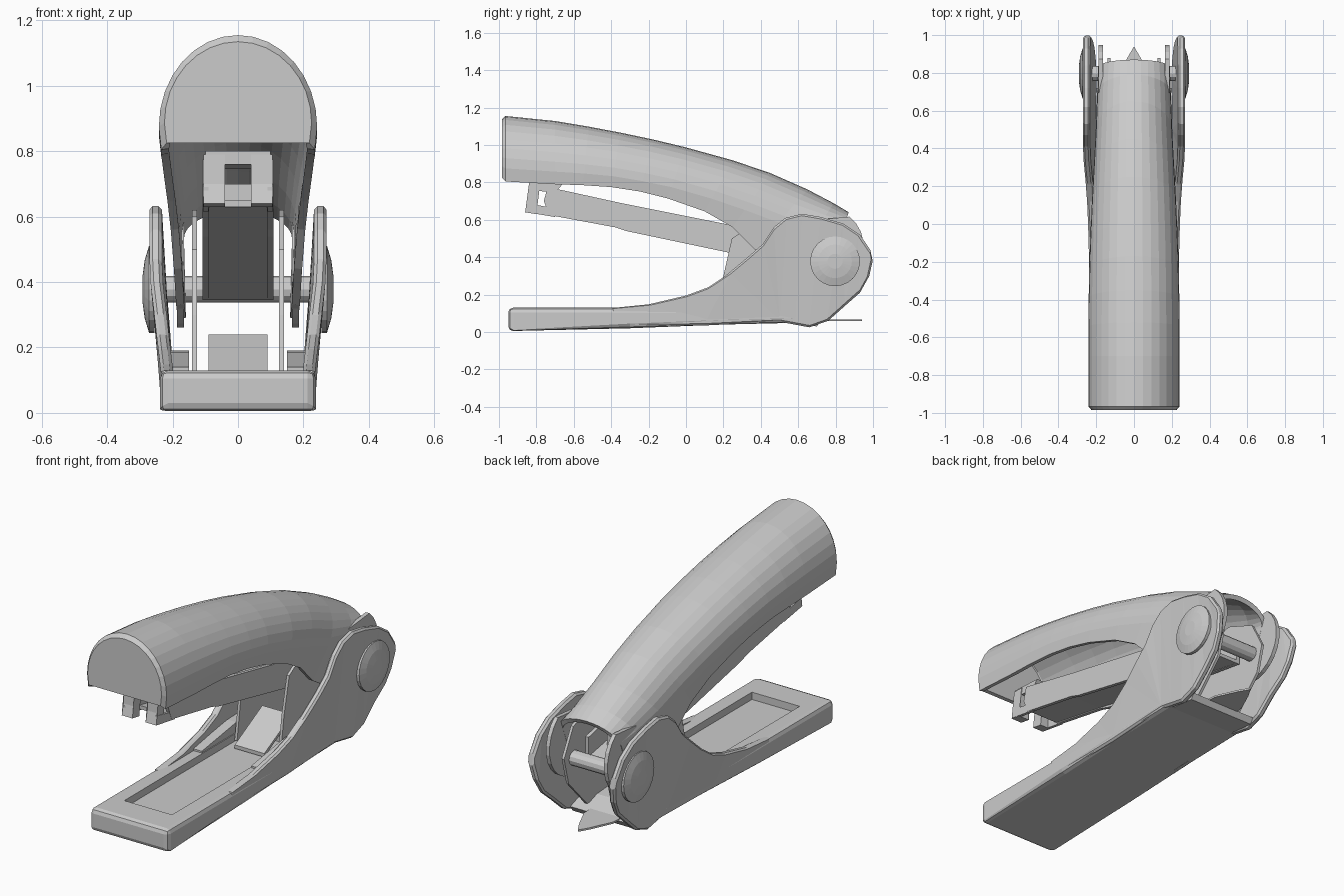
import bpy, bmesh
from math import cos, sin, pi
from mathutils import Vector

if "Cube" in bpy.data.objects:
    bpy.data.objects.remove(bpy.data.objects["Cube"])


def make(name, bm):
    bmesh.ops.recalc_face_normals(bm, faces=bm.faces)
    me = bpy.data.meshes.new(name)
    bm.to_mesh(me)
    bm.free()
    ob = bpy.data.objects.new(name, me)
    bpy.context.collection.objects.link(ob)
    return ob


def extrude_profile(name, pts, x0, x1, bend=None, bevel=0.0, segs=1):
    """Side profile of (y, z) points extruded from x0 to x1."""
    bm = bmesh.new()
    rings = []
    for x in (x0, x1):
        rings.append([bm.verts.new((x + (bend(y, z) if bend else 0), y, z)) for y, z in pts])
    n = len(pts)
    bm.faces.new(rings[0])
    bm.faces.new(rings[1][::-1])
    for i in range(n):
        j = (i + 1) % n
        bm.faces.new((rings[0][i], rings[1][i], rings[1][j], rings[0][j]))
    bmesh.ops.triangulate(bm, faces=[f for f in bm.faces if len(f.verts) > 4])
    ob = make(name, bm)
    if bevel:
        m = ob.modifiers.new("edge", "BEVEL")
        m.width, m.segments, m.limit_method = bevel, segs, "ANGLE"
        m.angle_limit = 0.7
    return ob


def mirror(ob):
    m = ob.modifiers.new("other_side", "MIRROR")
    m.use_mirror_merge = False
    return ob


def arc(cy, cz, r, a0, a1, n):
    return [(cy + r * cos(a0 + (a1 - a0) * i / n), cz + r * sin(a0 + (a1 - a0) * i / n))
            for i in range(n + 1)]


# Top handle: arched shell lofted through (top y, z, bottom y, z, half width, straight side share)
stations = [
    (-0.985, 1.135, -0.985, 0.825, 0.225, 0.2),
    (-0.965, 1.155, -0.965, 0.805, 0.242, 0.2),
    (-0.70, 1.128, -0.70, 0.79, 0.242, 0.2),
    (-0.52, 1.098, -0.55, 0.785, 0.242, 0.2),
    (-0.35, 1.066, -0.40, 0.775, 0.240, 0.2),
    (-0.17, 1.028, -0.25, 0.752, 0.237, 0.2),
    (0.00, 0.987, -0.10, 0.715, 0.232, 0.22),
    (0.25, 0.918, 0.10, 0.645, 0.222, 0.25),
    (0.45, 0.850, 0.25, 0.56, 0.212, 0.32),
    (0.65, 0.762, 0.37, 0.44, 0.202, 0.45),
    (0.79, 0.688, 0.55, 0.33, 0.195, 0.6),
    (0.87, 0.640, 0.74, 0.29, 0.190, 0.7),
]
bm = bmesh.new()
rings = []
ARC = 16
for ty, tz, by, bz, w, s in stations:
    section = [(-0.97, 0)] + [
        (-cos(pi * i / ARC), s + (1 - s) * sin(pi * i / ARC)) for i in range(ARC + 1)
    ] + [(0.97, 0)]
    rings.append([bm.verts.new((u * w, by + (ty - by) * v, bz + (tz - bz) * v)) for u, v in section])
for a, b in zip(rings, rings[1:]):
    for i in range(len(a) - 1):
        bm.faces.new((a[i], a[i + 1], b[i + 1], b[i]))
front = [v for v in rings[0]]
bm.faces.new(front)
cover = make("top_handle", bm)
sol = cover.modifiers.new("wall", "SOLIDIFY")
sol.thickness, sol.offset = 0.025, -1

# Rounded hinge cheeks at the back of the handle
cheek = [(0.50, 0.40)] + arc(0.75, 0.46, 0.20, -2.2, 0.9, 12) + [(0.70, 0.60)]
mirror(extrude_profile("handle_cheek", cheek, 0.165, 0.187))

# Base plate with a recessed staple tray
plate = [(-0.95, 0.005), (-0.3, 0.02), (0.2, 0.04), (0.62, 0.05), (0.62, 0.10),
         (0.2, 0.13), (-0.35, 0.13), (-0.95, 0.13)]
base = extrude_profile("base_plate", plate, -0.238, 0.238, bevel=0.03, segs=2)
cutter = extrude_profile("tray_cutter", [(-0.78, 0.09), (0.3, 0.09), (0.3, 0.3), (-0.78, 0.3)],
                         -0.145, 0.145)
boo = base.modifiers.new("tray", "BOOLEAN")
boo.operation, boo.object, boo.solver = "DIFFERENCE", cutter, "EXACT"
bpy.context.view_layer.objects.active = base
for m in list(base.modifiers):
    bpy.ops.object.modifier_apply(modifier=m.name)
bpy.data.objects.remove(cutter)

# Side ears that rise from the base and flare outward around the hinge
ear = [(-0.40, 0.03), (-0.40, 0.128), (-0.20, 0.148), (0.0, 0.195), (0.12, 0.24), (0.21, 0.30),
       (0.33, 0.40), (0.41, 0.47), (0.47, 0.56), (0.53, 0.61), (0.62, 0.632), (0.72, 0.615),
       (0.84, 0.58), (0.93, 0.52), (0.985, 0.44), (0.998, 0.38), (0.98, 0.30), (0.93, 0.21),
       (0.85, 0.14), (0.76, 0.06), (0.66, 0.025), (0.58, 0.04), (0.5, 0.055), (0.1, 0.035)]


def flare(y, z):
    return 0.035 * min(1, max(0, (z - 0.13) / 0.3))


mirror(extrude_profile("base_ear", ear, 0.198, 0.236, bend=flare, bevel=0.01))

# Cross piece joining the ears low at the back
extrude_profile("back_crossbar", [(0.55, 0.045), (0.70, 0.03), (0.72, 0.06), (0.60, 0.10)], -0.2, 0.2)

# Domed hinge caps
bm = bmesh.new()
N = 24
rings = []
for x, r in ((0.255, 0.133), (0.272, 0.133), (0.285, 0.09), (0.292, 0.04)):
    rings.append([bm.verts.new((x, 0.797 + r * cos(2 * pi * i / N), 0.378 + r * sin(2 * pi * i / N)))
                  for i in range(N)])
for a, b in zip(rings, rings[1:]):
    for i in range(N):
        j = (i + 1) % N
        bm.faces.new((a[i], a[j], b[j], b[i]))
bm.faces.new(rings[0])
bm.faces.new(rings[-1])
mirror(make("hinge_cap", bm))

# Hinge axle
extrude_profile("hinge_axle", arc(0.797, 0.378, 0.04, 0, 2 * pi * 11 / 12, 11), -0.255, 0.255)

# Inner metal bracket: thin upright fins, sloped plate and rear tongue
fin = [(0.17, 0.10), (0.20, 0.30), (0.245, 0.50), (0.40, 0.60), (0.62, 0.62), (0.80, 0.55),
       (0.88, 0.40), (0.84, 0.25), (0.68, 0.08)]
mirror(extrude_profile("bracket_fin", fin, 0.125, 0.14))
mirror(extrude_profile("tray_ledge", [(-0.1, 0.1), (-0.1, 0.14), (0.2, 0.185), (0.5, 0.19), (0.5, 0.1)],
                       0.15, 0.205))
extrude_profile("sloped_plate", [(0.10, 0.095), (0.34, 0.225), (0.34, 0.24), (0.10, 0.115)], -0.09, 0.09)
bm = bmesh.new()
tongue = [(-0.10, 0.6), (0.10, 0.6), (0.09, 0.76), (0.035, 0.88), (0, 0.94), (-0.035, 0.88), (-0.09, 0.76)]
low = bm.faces.new([bm.verts.new((x, y, 0.058)) for x, y in tongue])
ext = bmesh.ops.extrude_face_region(bm, geom=[low])
bmesh.ops.translate(bm, vec=Vector((0, 0, 0.01)),
                    verts=[g for g in ext["geom"] if isinstance(g, bmesh.types.BMVert)])
make("rear_tongue", bm)

# Staple magazine: channel walls, floor, follower and front guide
wall = [(-0.73, 0.625), (-0.76, 0.70), (-0.74, 0.775), (-0.60, 0.745), (-0.35, 0.69), (0.25, 0.57),
        (0.72, 0.47), (0.72, 0.345), (0.25, 0.42), (-0.32, 0.54), (-0.38, 0.56)]
mirror(extrude_profile("magazine_wall", wall, 0.088, 0.108))
extrude_profile("magazine_floor", [(-0.73, 0.63), (-0.38, 0.565), (0.25, 0.43), (0.72, 0.345),
                                   (0.72, 0.365), (0.25, 0.45), (-0.38, 0.585), (-0.73, 0.65)],
                -0.09, 0.09)
extrude_profile("staple_follower", [(-0.60, 0.63), (0.60, 0.39), (0.60, 0.46), (-0.60, 0.70)], -0.06, 0.06)
mirror(extrude_profile("front_guide", [(-0.86, 0.64), (-0.80, 0.63), (-0.80, 0.70), (-0.78, 0.79),
                                       (-0.84, 0.79), (-0.845, 0.70)], 0.04, 0.105))
mirror(extrude_profile("guide_side", [(-0.85, 0.64), (-0.70, 0.615), (-0.70, 0.66), (-0.85, 0.69)],
                       0.09, 0.107))
extrude_profile("guide_bridge", [(-0.84, 0.76), (-0.70, 0.745), (-0.66, 0.79), (-0.84, 0.80)], -0.1, 0.1)
